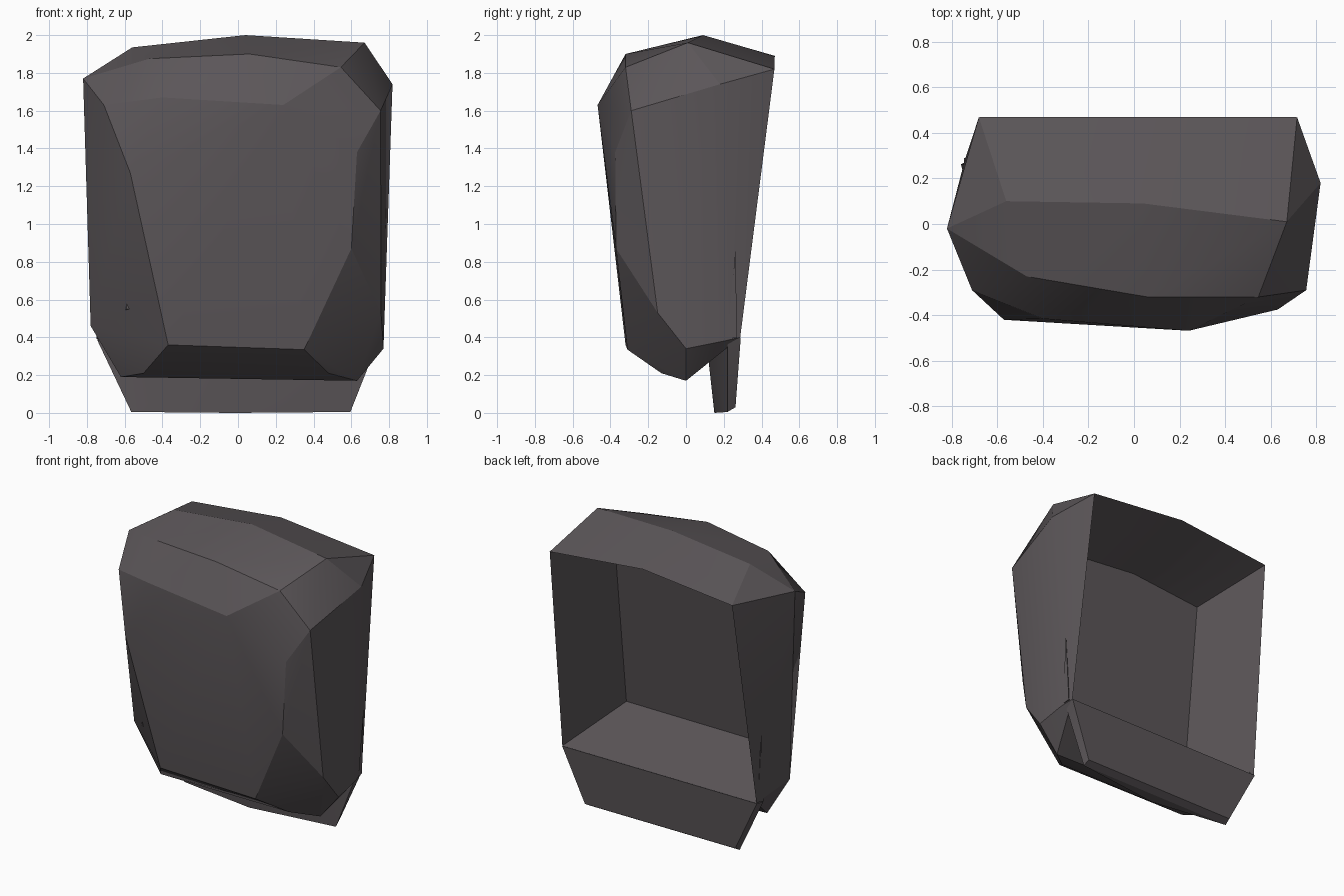
import bpy, bmesh, math

if "Cube" in bpy.data.objects:
    bpy.data.objects.remove(bpy.data.objects["Cube"])

mat = bpy.data.materials.new("charcoal grey")
mat.diffuse_color = (0.105, 0.093, 0.099, 1)
mat.use_nodes = True
mat.node_tree.nodes["Principled BSDF"].inputs["Base Color"].default_value = mat.diffuse_color


def finish(bm, name):
    bmesh.ops.recalc_face_normals(bm, faces=bm.faces[:])
    me = bpy.data.meshes.new(name)
    bm.to_mesh(me)
    bm.free()
    me.materials.append(mat)
    ob = bpy.data.objects.new(name, me)
    bpy.context.collection.objects.link(ob)
    bpy.ops.object.select_all(action='DESELECT')
    bpy.context.view_layer.objects.active = ob
    ob.select_set(True)
    bpy.ops.object.shade_smooth_by_angle(angle=math.radians(20))
    return ob


def hull(bm, verts):
    res = bmesh.ops.convex_hull(bm, input=verts)
    junk = [v for v in res["geom_interior"] if isinstance(v, bmesh.types.BMVert)]
    bmesh.ops.delete(bm, geom=junk, context='VERTS')


# Corners of the opening at the back, and of the recessed wall inside it
rim = [(-.68, .468, 1.82), (0, .47, 1.89), (.715, .468, 1.82),
       (.745, .287, .40), (-.74, .287, .40)]
recess = [(-.55, -.04, 1.69), (-.03, -.04, 1.74), (.57, -.04, 1.685),
          (.61, -.22, .55), (-.59, -.21, .55)]

# Chiselled outer corners, from the crown down to the underside
outer = [(-.56, .10, 1.935), (.04, .09, 2.0), (.67, .01, 1.96),
         (-.47, -.23, 1.875), (.06, -.32, 1.90), (.545, -.32, 1.83),
         (-.82, -.02, 1.77), (.818, .18, 1.74),
         (-.71, -.29, 1.63), (.755, -.29, 1.60),
         (-.40, -.415, 1.67), (.24, -.468, 1.63),
         (-.57, -.42, 1.27), (.63, -.375, 1.38), (.60, -.37, .87),
         (-.37, -.32, .36), (.35, -.31, .335),
         (-.78, -.02, .46), (.757, -.15, .53), (.77, 0, .34), (.765, .2, .38),
         (-.50, -.13, .21), (.48, -.13, .21), (-.62, 0, .19), (.63, 0, .17)]

# Hollow body: hull with its back cap replaced by a tapered recess
bm = bmesh.new()
rim_v = [bm.verts.new(p) for p in rim]
hull(bm, rim_v + [bm.verts.new(p) for p in outer])
cap = [f for f in bm.faces if all(v in rim_v for v in f.verts)]
bmesh.ops.delete(bm, geom=cap, context='FACES')
in_v = [bm.verts.new(p) for p in recess]
for i in range(5):
    j = (i + 1) % 5
    bm.faces.new((rim_v[i], rim_v[j], in_v[j], in_v[i]))
bm.faces.new(in_v)
finish(bm, "hollow_body")

# Lower flap: slab with matching ends, bowed forward along its lower edge
top_end = [(.745, .29, .40), (.745, .22, .385)]
low_end = [(.575, .262, .03), (.58, .22, .005)]
middle = [(-.02, .15, 0), (0, .12, .27)]
bm = bmesh.new()
pts = [(s * x, y, z) for s in (-1, 1) for x, y, z in top_end]
pts += [(s * x + .015, y, z) for s in (-1, 1) for x, y, z in low_end]
hull(bm, [bm.verts.new(p) for p in pts + middle])
finish(bm, "lower_flap")

# Thin slivers where the ends of the flap run up the sides of the body
tab = [(.777, .262, .87), (.766, .22, .39), (.76, .27, .40), (.745, .26, .40)]
for s, dx, name in ((1, 0, "right_flap_tab"), (-1, .018, "left_flap_tab")):
    bm = bmesh.new()
    hull(bm, [bm.verts.new((s * (x - dx), y, z)) for x, y, z in tab])
    finish(bm, name)
